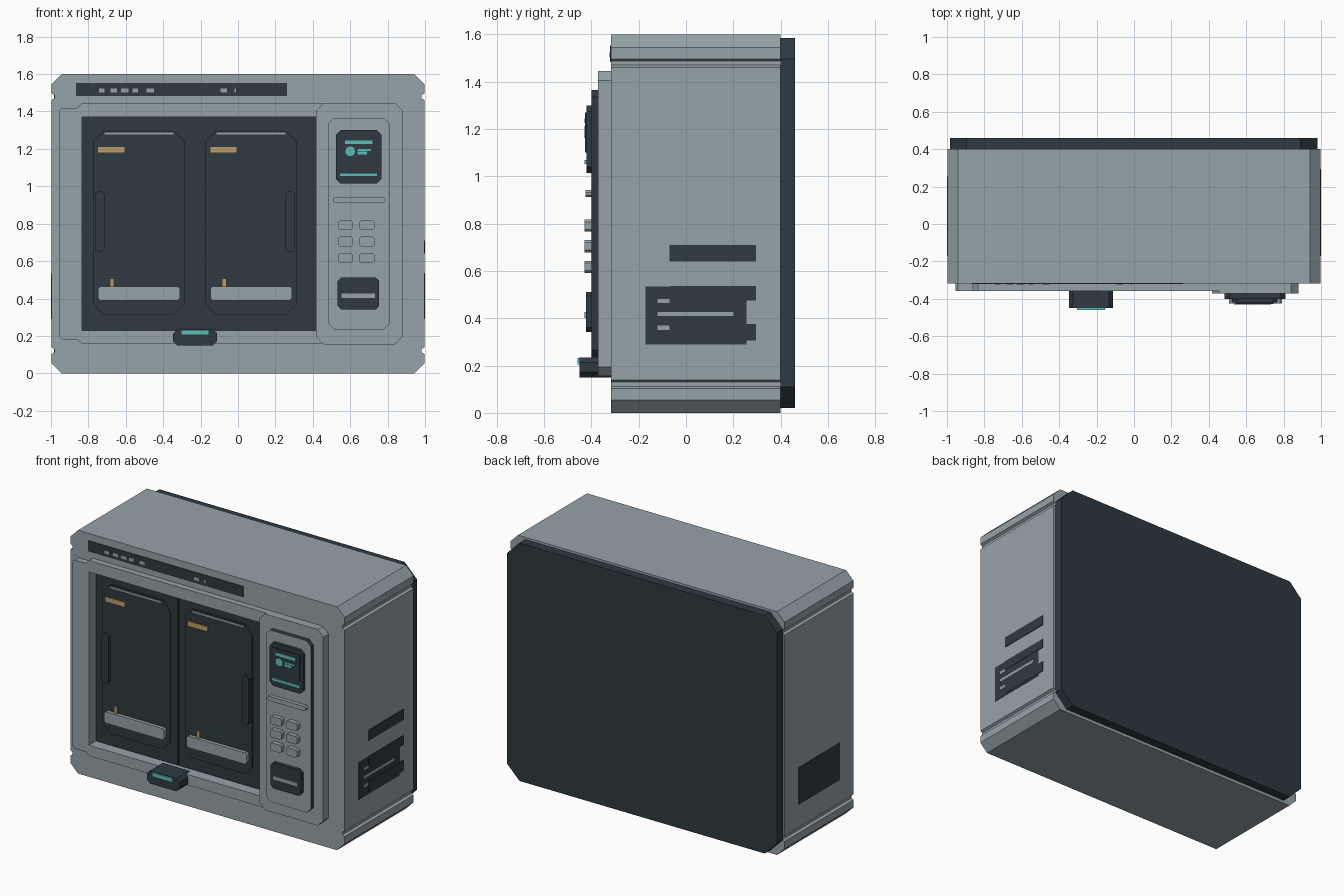
import bpy, bmesh, math
from mathutils import Vector

cube = bpy.data.objects.get("Cube")
if cube:
    bpy.data.objects.remove(cube, do_unlink=True)


def material(name, rgb):
    m = bpy.data.materials.new(name)
    m.use_nodes = True
    m.diffuse_color = (*rgb, 1)
    bsdf = next(n for n in m.node_tree.nodes if n.type == 'BSDF_PRINCIPLED')
    bsdf.inputs["Base Color"].default_value = (*rgb, 1)
    return m


GREY = material("light grey", (0.305, 0.366, 0.397))
DARK = material("dark slate", (0.027, 0.042, 0.053))
TEAL = material("teal glow", (0.107, 0.527, 0.491))
TAN = material("tan label", (0.527, 0.337, 0.117))


def rect(x0, x1, z0, z1, c=0.0):
    """Rectangle outline with optional chamfered corners."""
    if not c:
        return [(x0, z0), (x1, z0), (x1, z1), (x0, z1)]
    return [(x0 + c, z0), (x1 - c, z0), (x1, z0 + c), (x1, z1 - c),
            (x1 - c, z1), (x0 + c, z1), (x0, z1 - c), (x0, z0 + c)]


def prism(name, outline, y0, y1, mat, hole=None, side_mat=None):
    """Extrude an x-z outline from y0 (front) to y1 (back), optionally with a hole."""
    bm = bmesh.new()
    edges = []
    for loop in [outline] + ([hole] if hole else []):
        vs = [bm.verts.new((x, y0, z)) for x, z in loop]
        edges += [bm.edges.new((vs[i - 1], vs[i])) for i in range(len(vs))]
    if hole:
        bmesh.ops.triangle_fill(bm, edges=edges, use_beauty=True, normal=(0, -1, 0))
    else:
        bm.faces.new(vs)
    ext = bmesh.ops.extrude_face_region(bm, geom=bm.faces[:], use_keep_orig=True)
    new = [g for g in ext["geom"] if isinstance(g, bmesh.types.BMVert)]
    bmesh.ops.translate(bm, verts=new, vec=Vector((0, y1 - y0, 0)))
    bmesh.ops.recalc_face_normals(bm, faces=bm.faces[:])
    if side_mat:
        for f in bm.faces:
            f.material_index = 0 if abs(f.normal.y) > 0.9 else 1
    me = bpy.data.meshes.new(name)
    bm.to_mesh(me)
    bm.free()
    me.materials.append(mat)
    if side_mat:
        me.materials.append(side_mat)
    ob = bpy.data.objects.new(name, me)
    bpy.context.collection.objects.link(ob)
    return ob


def side_plate(name, y0, y1, z0, z1, x0, x1, mat):
    return prism(name, rect(x0, x1, z0, z1), y0, y1, mat)


# Cabinet: chamfered outline with small notches along both sides
W, H = 0.997, 1.6
quarter = [(W - 0.055, H), (W, H - 0.055), (W, 1.497), (W - 0.015, 1.488),
           (W - 0.015, 1.47), (W, 1.461)]
right = quarter + [(x, H - z) for x, z in reversed(quarter)]
shell = right + [(-x, z) for x, z in reversed(right)]
opening = rect(-0.835, 0.42, 0.23, 1.37)
prism("cabinet_body", shell, -0.28, 0.40, GREY)
prism("cabinet_front", shell, -0.317, -0.28, GREY, hole=opening)
prism("back_panel", rect(-0.985, 0.98, 0.02, 1.585, 0.09), 0.40, 0.46, DARK)

# Raised bezel around the doors, stepped at the left corners
bezel = [(0.46, 0.16), (0.46, 1.445), (-0.835, 1.445), (-0.86, 1.42), (-0.94, 1.42),
         (-0.955, 1.405), (-0.955, 0.195), (-0.94, 0.18), (-0.86, 0.18), (-0.835, 0.16)]
prism("front_bezel", bezel, -0.357, -0.317, GREY, hole=opening)

# Doors in the recess
prism("door_backing", opening, -0.284, -0.279, DARK)
for side, x0 in (("right", -0.83), ("left", -0.225)):
    s = x0 + (0.055 if side == "right" else 0.05)
    prism(side + "_door", rect(x0, x0 + (0.595 if side == "right" else 0.64), 0.235, 1.365),
          -0.292, -0.284, DARK)
    prism(side + "_door_panel", rect(s, s + 0.49, 0.315, 1.295, 0.055), -0.302, -0.292, DARK)
    prism(side + "_door_top_strip", rect(s + 0.06, s + 0.43, 1.276, 1.287), -0.306, -0.302, GREY)
    prism(side + "_door_label", rect(s + 0.027, s + 0.168, 1.18, 1.21), -0.306, -0.302, TAN)
    prism(side + "_door_tray", rect(s + 0.027, s + 0.465, 0.39, 0.465, 0.012), -0.325, -0.302, GREY)
    prism(side + "_door_pin", rect(s + 0.09, s + 0.113, 0.465, 0.508), -0.312, -0.302, TAN)
    h = s + (0.01 if side == "right" else 0.43)
    prism(side + "_door_handle", rect(h, h + 0.05, 0.65, 0.975, 0.015), -0.325, -0.302, DARK)

# Latch below the doors
prism("latch", rect(-0.347, -0.112, 0.15, 0.235, 0.022), -0.45, -0.317, DARK)
prism("latch_light", rect(-0.305, -0.155, 0.205, 0.231), -0.459, -0.45, TEAL)

# Sign strip with small plain marks
prism("sign_strip", rect(-0.865, 0.262, 1.483, 1.553), -0.321, -0.317, DARK)
for x, w in ((-0.728, 0.03), (-0.665, 0.035), (-0.605, 0.04), (-0.55, 0.03),
             (-0.47, 0.04), (-0.075, 0.035), (-0.015, 0.008)):
    prism("sign_mark", rect(x - w / 2, x + w / 2, 1.502, 1.524), -0.324, -0.321, GREY)

# Control column
prism("control_column", rect(0.417, 0.88, 0.155, 1.445, 0.04), -0.372, -0.317, GREY)
prism("control_panel", rect(0.483, 0.81, 0.235, 1.365, 0.03), -0.40, -0.372, GREY, side_mat=DARK)
prism("screen", rect(0.523, 0.768, 1.015, 1.30, 0.025), -0.42, -0.40, DARK)
prism("screen_glass", rect(0.545, 0.746, 1.10, 1.27), -0.426, -0.42, DARK)
for x0, x1, z0, z1 in ((0.572, 0.72, 1.225, 1.245), (0.64, 0.712, 1.19, 1.2),
                       (0.64, 0.69, 1.17, 1.187)):
    prism("screen_readout", rect(x0, x1, z0, z1), -0.429, -0.426, TEAL)
prism("screen_bar", rect(0.544, 0.746, 1.052, 1.07), -0.429, -0.42, TEAL)
dot = [(0.6 + 0.026 * math.cos(a * math.pi / 6), 1.187 + 0.026 * math.sin(a * math.pi / 6))
       for a in range(12)]
prism("screen_dot", dot, -0.429, -0.426, TEAL)
prism("ledge", rect(0.508, 0.79, 0.912, 0.942, 0.01), -0.425, -0.40, GREY)
for x in (0.575, 0.69):
    for z in (0.617, 0.705, 0.792):
        prism("button", rect(x - 0.041, x + 0.041, z - 0.026, z + 0.026, 0.01), -0.43, -0.40, GREY)
prism("slot_plate", rect(0.533, 0.755, 0.342, 0.512, 0.018), -0.422, -0.40, DARK)
prism("slot_bar", rect(0.553, 0.733, 0.402, 0.427), -0.43, -0.422, GREY)

# Side vents
for s, side in ((1, "left"), (-1, "right")):
    side_plate(side + "_vent", -0.172, 0.255, 0.29, 0.535, s * W, s * (W + 0.002), DARK)
for z0, z1 in ((0.64, 0.71), (0.475, 0.537), (0.305, 0.375)):
    side_plate("vent_bar", -0.07, 0.295, z0, z1, W, W + 0.004, DARK)
for y1, z in ((-0.07, 0.473), (0.2, 0.418), (-0.07, 0.36)):
    side_plate("vent_slit", -0.12, y1, z - 0.009, z + 0.009, W, W + 0.003, GREY)
